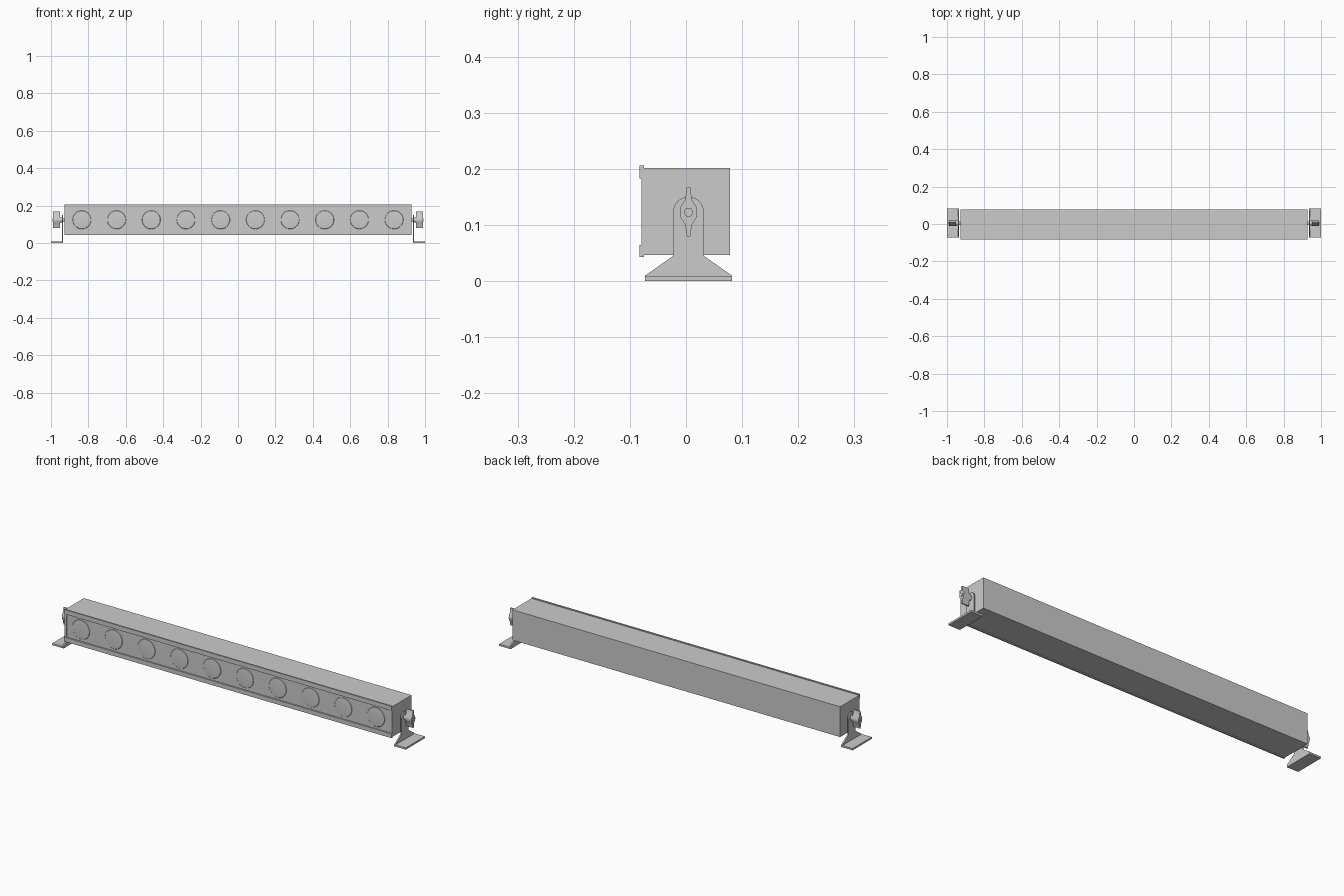
import bpy, bmesh, math
from mathutils import Matrix

if "Cube" in bpy.data.objects:
    bpy.data.objects.remove(bpy.data.objects["Cube"])

CY, CZ = 0.0045, 0.123          # pivot axis of the brackets


def finish(bm, name, mirror=False, smooth=False):
    bmesh.ops.recalc_face_normals(bm, faces=bm.faces[:])
    me = bpy.data.meshes.new(name)
    bm.to_mesh(me)
    bm.free()
    ob = bpy.data.objects.new(name, me)
    bpy.context.collection.objects.link(ob)
    if mirror:
        ob.modifiers.new("Mirror", 'MIRROR').use_axis[0] = True
    if smooth:
        bpy.ops.object.select_all(action='DESELECT')
        ob.select_set(True)
        bpy.context.view_layer.objects.active = ob
        bpy.ops.object.shade_smooth_by_angle(angle=math.radians(30))
    return ob


def add_box(bm, x0, x1, y0, y1, z0, z1):
    m = Matrix.Translation(((x0 + x1) / 2, (y0 + y1) / 2, (z0 + z1) / 2)) @ \
        Matrix.Diagonal((x1 - x0, y1 - y0, z1 - z0, 1))
    bmesh.ops.create_cube(bm, size=1, matrix=m)


def box(name, *dims, mirror=False):
    bm = bmesh.new()
    add_box(bm, *dims)
    return finish(bm, name, mirror)


def extrude_x(name, pts, x0, x1):
    """Extrude a (y, z) outline along x and mirror it to the other end."""
    bm = bmesh.new()
    f = bm.faces.new([bm.verts.new((x0, y, z)) for y, z in pts])
    r = bmesh.ops.extrude_face_region(bm, geom=[f])
    for v in r["geom"]:
        if isinstance(v, bmesh.types.BMVert):
            v.co.x = x1
    return finish(bm, name, True, True)


def rod(name, r, x0, x1):
    pts = [(CY + r * math.cos(a), CZ + r * math.sin(a))
           for a in (math.tau * i / 24 for i in range(24))]
    return extrude_x(name, pts, x0, x1)


# Housing, with a shallow window recess in the front face
bm = bmesh.new()
add_box(bm, -0.927, 0.927, -0.079, 0.078, 0.047, 0.202)
bm.faces.ensure_lookup_table()
bm.normal_update()
front = min(bm.faces, key=lambda f: f.calc_center_median().y)
bmesh.ops.inset_individual(bm, faces=[front], thickness=0.018)
r = bmesh.ops.extrude_face_region(bm, geom=[front])
bmesh.ops.translate(bm, vec=(0, 0.003, 0),
                    verts=[g for g in r["geom"] if isinstance(g, bmesh.types.BMVert)])
bmesh.ops.delete(bm, geom=[front] if front.is_valid else [], context='FACES_ONLY')
finish(bm, "housing")

# Front trim rails
box("top_rail", -0.927, 0.927, -0.083, -0.075, 0.183, 0.206)
box("bottom_rail", -0.927, 0.927, -0.083, -0.075, 0.043, 0.065)

# Row of ten shallow domed lenses
bm = bmesh.new()
for i in range(10):
    x = (i - 4.5) * 0.1855
    rings = []
    for rad, y in ((0.05, -0.0755), (0.048, -0.0775), (0.034, -0.0785), (0.017, -0.079)):
        rings.append([bm.verts.new((x + rad * math.cos(math.tau * k / 32), y,
                                    0.1245 + rad * math.sin(math.tau * k / 32)))
                      for k in range(32)])
    for a, b in zip(rings, rings[1:]):
        for k in range(32):
            bm.faces.new((a[k], a[k - 1], b[k - 1], b[k]))
    bm.faces.new(rings[-1])
finish(bm, "lenses", smooth=True)

# Bracket uprights: flared base, straight stem and round top
R = 0.0275
outline = [(CY - 0.0775, 0.002), (CY + 0.0775, 0.002), (CY + 0.0775, 0.01), (CY + R, 0.045)]
outline += [(CY + R * math.cos(math.pi * i / 16), CZ + R * math.sin(math.pi * i / 16))
            for i in range(17)]
outline += [(CY - R, 0.045), (CY - 0.0775, 0.01)]
extrude_x("bracket_upright", outline, 0.935, 0.942)

# Bracket feet
box("bracket_foot", 0.935, 1.0, CY - 0.0775, CY + 0.0775, 0.0, 0.009, mirror=True)

# Pivot shaft and hub collar
rod("pivot_shaft", 0.008, 0.92, 0.992)
rod("knob_collar", 0.0135, 0.942, 0.954)

# Wing knobs: round hub with two tapering wings
half = [(0.003, 0.045), (0.006, 0.022), (0.0145, 0.009), (0.0155, 0.0),
        (0.0145, -0.009), (0.006, -0.022), (0.003, -0.043)]
wing = [(CY + y, CZ + z) for y, z in half] + [(CY - y, CZ + z) for y, z in reversed(half)]
extrude_x("wing_knob", wing, 0.951, 0.989)
